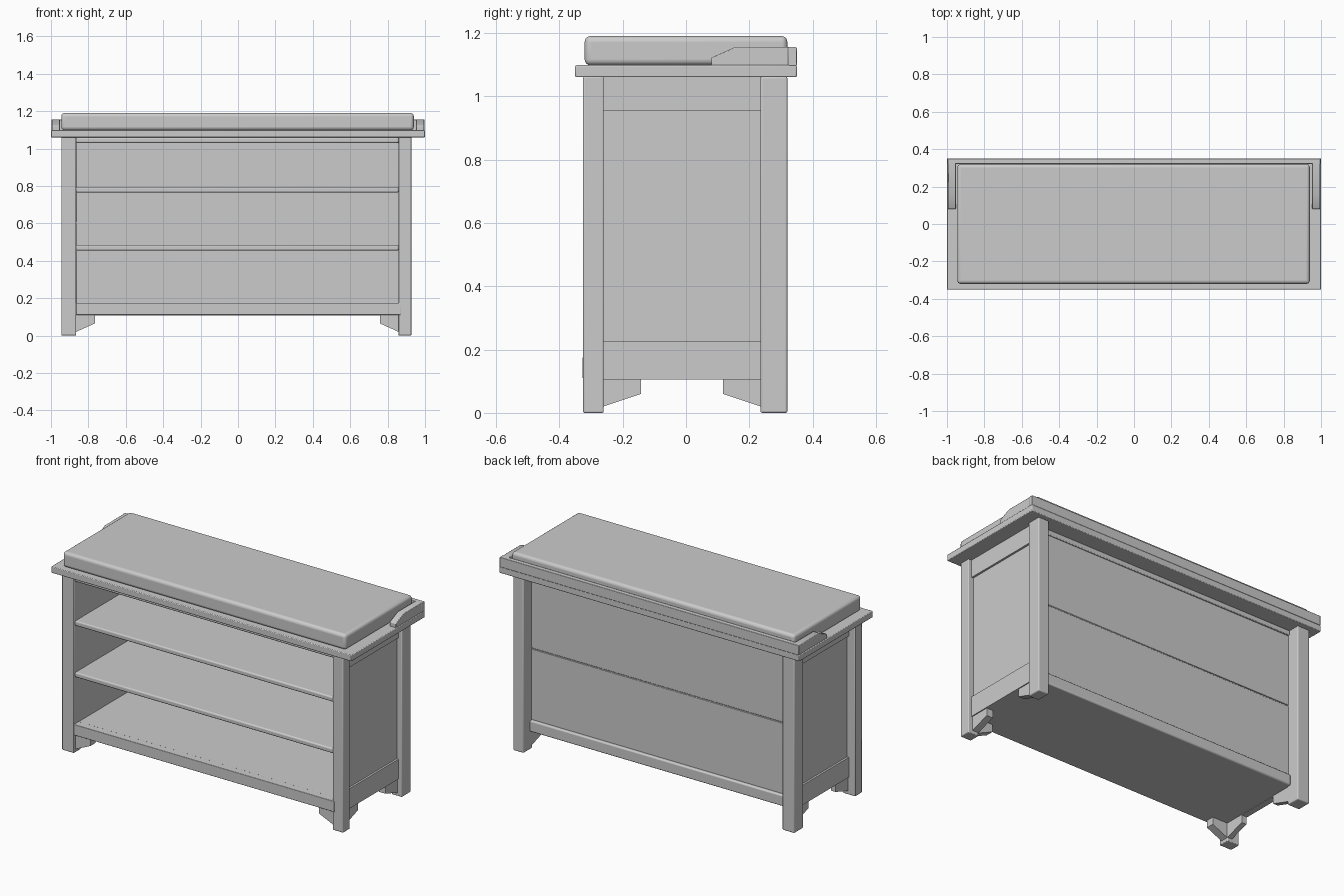
import bpy, bmesh, math

if "Cube" in bpy.data.objects:
    bpy.data.objects.remove(bpy.data.objects["Cube"])

grey = bpy.data.materials.new("plain grey")
grey.diffuse_color = (0.6, 0.6, 0.6, 1)
grey.use_nodes = True
grey.node_tree.nodes["Principled BSDF"].inputs["Base Color"].default_value = grey.diffuse_color


def finish(name, bm, bevel=0.0, segments=2):
    bmesh.ops.recalc_face_normals(bm, faces=bm.faces)
    mesh = bpy.data.meshes.new(name)
    bm.to_mesh(mesh)
    bm.free()
    mesh.materials.append(grey)
    ob = bpy.data.objects.new(name, mesh)
    bpy.context.collection.objects.link(ob)
    if bevel:
        m = ob.modifiers.new("soft edges", 'BEVEL')
        m.width, m.segments = bevel, segments
    bpy.ops.object.select_all(action='DESELECT')
    bpy.context.view_layer.objects.active = ob
    ob.select_set(True)
    bpy.ops.object.shade_smooth_by_angle(angle=math.radians(35))
    return ob


def box(name, x0, x1, y0, y1, z0, z1, bevel=0.0, segments=2):
    bm = bmesh.new()
    bmesh.ops.create_cube(bm, size=1)
    for v in bm.verts:
        v.co = ((x0 + x1) / 2 + v.co.x * (x1 - x0),
                (y0 + y1) / 2 + v.co.y * (y1 - y0),
                (z0 + z1) / 2 + v.co.z * (z1 - z0))
    return finish(name, bm, bevel, segments)


def prism(name, profile, axis, a, b, bevel=0.0):
    """Extrude a (u, z) profile along x or y between a and b."""
    bm = bmesh.new()
    put = (lambda u, z, t: (t, u, z)) if axis == 'x' else (lambda u, z, t: (u, t, z))
    face = bm.faces.new([bm.verts.new(put(u, z, a)) for u, z in profile])
    new = bmesh.ops.extrude_face_region(bm, geom=[face])["geom"]
    d = put(0, 0, b - a)
    bmesh.ops.translate(bm, vec=d, verts=[g for g in new if isinstance(g, bmesh.types.BMVert)])
    return finish(name, bm, bevel)


# Top board, cushion and the low rail around the back
box("top_board", -1, 1, -0.35, 0.35, 1.06, 1.098, 0.004)
box("cushion", -0.945, 0.94, -0.32, 0.32, 1.098, 1.19, 0.018, 4)
box("back_rail", -0.997, 0.997, 0.322, 0.35, 1.096, 1.155, 0.003)
rail = [(0.08, 1.096), (0.35, 1.096), (0.35, 1.155), (0.155, 1.155), (0.08, 1.122)]

# side sign, inner and outer leg face, outer face of the side frame
for s, side, inner, outer, frame in ((-1, "left", -0.865, -0.945, -0.902),
                                     (1, "right", 0.858, 0.927, 0.905)):
    prism(side + "_arm_rail", rail, 'x', s * 0.953, s * 0.995, 0.003)

    # Legs
    xs = sorted((inner, outer))
    box(side + "_front_leg", *xs, -0.325, -0.26, 0, 1.062, 0.004)
    box(side + "_back_leg", *xs, 0.235, 0.32, 0, 1.062, 0.006, 3)

    # Framed side panel, recessed between the legs
    box(side + "_panel", *sorted((inner, frame - s * 0.012)), -0.262, 0.24, 0.11, 1.06)
    box(side + "_top_frame", *sorted((inner, frame)), -0.262, 0.24, 0.955, 1.06)
    box(side + "_bottom_frame", *sorted((inner, frame)), -0.262, 0.24, 0.105, 0.225)

    # Tapered corner brackets beside the feet
    for y, d, end in ((-0.262, 0.12, "front"), (0.237, -0.12, "back")):
        prism(f"{side}_{end}_side_bracket",
              [(y, 0.02), (y + d, 0.06), (y + d, 0.108), (y, 0.108)],
              'x', inner, frame - s * 0.006)
    prism(side + "_front_bracket",
          [(inner, 0.02), (inner - s * 0.1, 0.065), (inner - s * 0.1, 0.112), (inner, 0.112)],
          'y', -0.31, -0.262)

# Shelves, cabinet floor and cross rails
X0, X1 = -0.866, 0.859
for z, name in ((0.455, "lower_shelf"), (0.765, "upper_shelf")):
    box(name, X0, X1, -0.318, 0.23, z, z + 0.03, 0.008, 3)
box("cabinet_floor", X0, X1, -0.30, 0.24, 0.108, 0.173)
box("front_bottom_rail", X0, X1 + 0.011, -0.327, -0.28, 0.11, 0.175, 0.003)
box("front_top_rail", X0, X1, -0.318, -0.26, 1.03, 1.06, 0.008, 3)
box("back_bottom_rail", X0, X1, 0.22, 0.262, 0.108, 0.175, 0.008, 3)
box("back_top_rail", X0, X1, 0.22, 0.252, 1.03, 1.06, 0.004)

# Back made of two boards with a thin joint
box("lower_back_board", X0, X1, 0.225, 0.243, 0.15, 0.6, 0.002, 1)
box("upper_back_board", X0, X1, 0.225, 0.243, 0.605, 1.05, 0.002, 1)
box("back_joint_strip", X0, X1, 0.226, 0.239, 0.58, 0.62)
